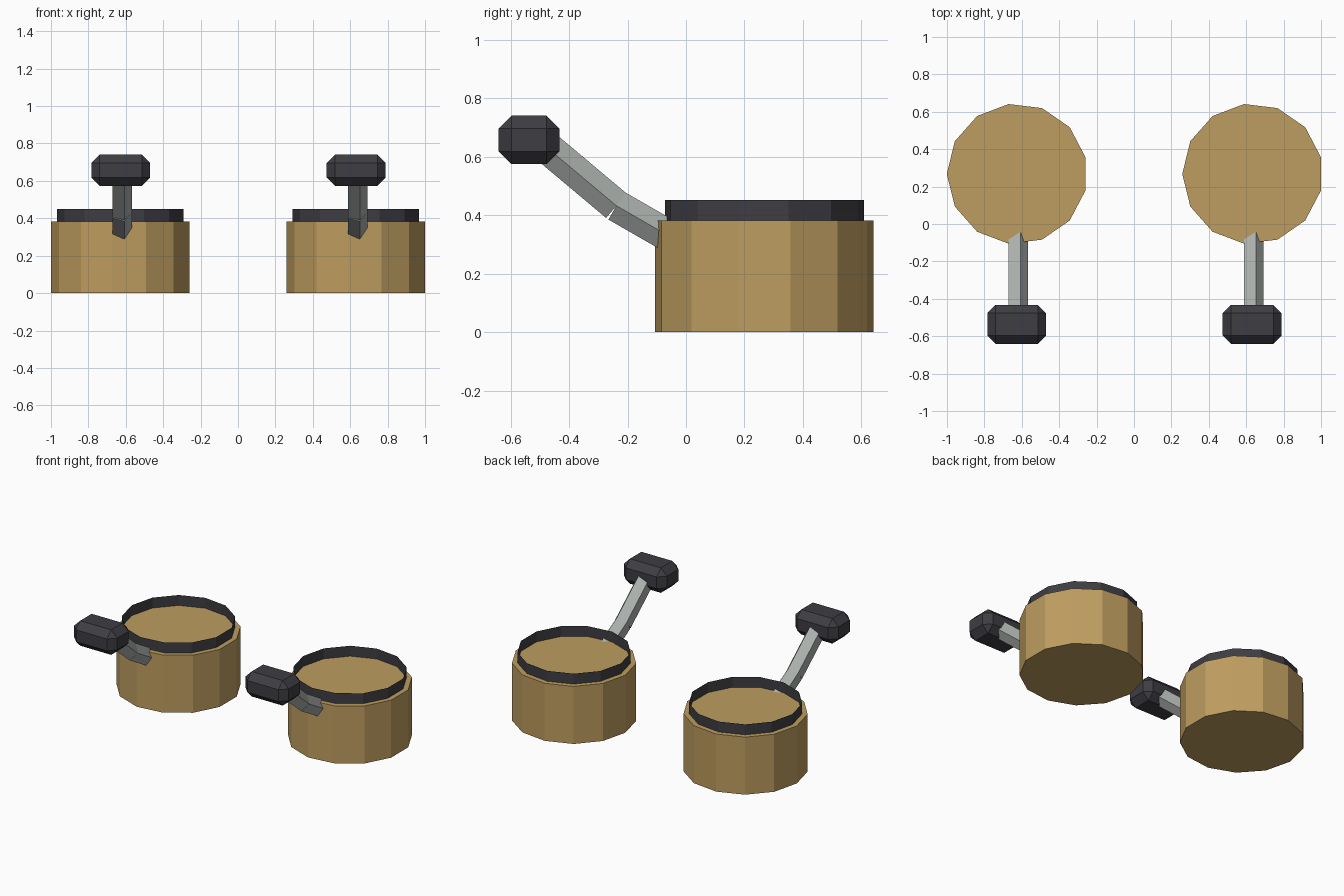
import bpy
import bmesh
from math import cos, sin, pi
from mathutils import Vector

cube = bpy.data.objects.get("Cube")
if cube:
    bpy.data.objects.remove(cube, do_unlink=True)


def material(name, rgb):
    mat = bpy.data.materials.new(name)
    mat.use_nodes = True
    mat.diffuse_color = (*rgb, 1)
    bsdf = mat.node_tree.nodes["Principled BSDF"]
    bsdf.inputs["Base Color"].default_value = (*rgb, 1)
    bsdf.inputs["Roughness"].default_value = 0.8
    return mat


TAN = material("tan", (0.515, 0.337, 0.117))
DARK = material("dark_grey", (0.048, 0.047, 0.056))
STEEL = material("light_grey", (0.40, 0.43, 0.41))


def add_object(name, bm, mat):
    mesh = bpy.data.meshes.new(name)
    bm.to_mesh(mesh)
    bm.free()
    mesh.materials.append(mat)
    obj = bpy.data.objects.new(name, mesh)
    bpy.context.scene.collection.objects.link(obj)
    return obj


def prism(name, sides, radius, start, end, mat, phase=0, caps=True):
    """Regular prism between two points, its section turned from the x axis."""
    start, end = Vector(start), Vector(end)
    u = Vector((1, 0, 0))
    v = (end - start).normalized().cross(u)
    bm = bmesh.new()
    rings = []
    for p in (start, end):
        angles = [phase + 2 * pi * i / sides for i in range(sides)]
        rings.append([bm.verts.new(p + radius * (cos(a) * u + sin(a) * v)) for a in angles])
    low, high = rings
    for i in range(sides):
        j = (i + 1) % sides
        bm.faces.new((low[i], low[j], high[j], high[i]))
    if caps:
        bm.faces.new(low[::-1])
        bm.faces.new(high)
    return add_object(name, bm, mat)


def knob(name, center, size, chamfer):
    bm = bmesh.new()
    bmesh.ops.create_cube(bm, size=1)
    bmesh.ops.scale(bm, vec=size, verts=bm.verts)
    obj = add_object(name, bm, DARK)
    obj.location = center
    bevel = obj.modifiers.new("chamfer", "BEVEL")
    bevel.width = chamfer
    bevel.segments = 1
    return obj


def pot(side, x):
    y = 0.268
    # body and thin open rim
    prism(side + "_drum", 13, 0.376, (x, y, 0), (x, y, 0.382), TAN, pi)
    prism(side + "_rim", 13, 0.343, (x, y, 0.38), (x, y, 0.451), DARK, pi, caps=False)
    # bent arm in two pieces, then the grip
    joint = (x, -0.238, 0.432)
    prism(side + "_lower_arm", 5, 0.0575, (x, 0.0, 0.295), joint, STEEL)
    prism(side + "_upper_arm", 5, 0.0575, joint, (x, -0.505, 0.656), STEEL)
    knob(side + "_grip", (x - 0.002, -0.537, 0.657), (0.315, 0.208, 0.166), 0.044)


pot("right", -0.625)
pot("left", 0.634)
